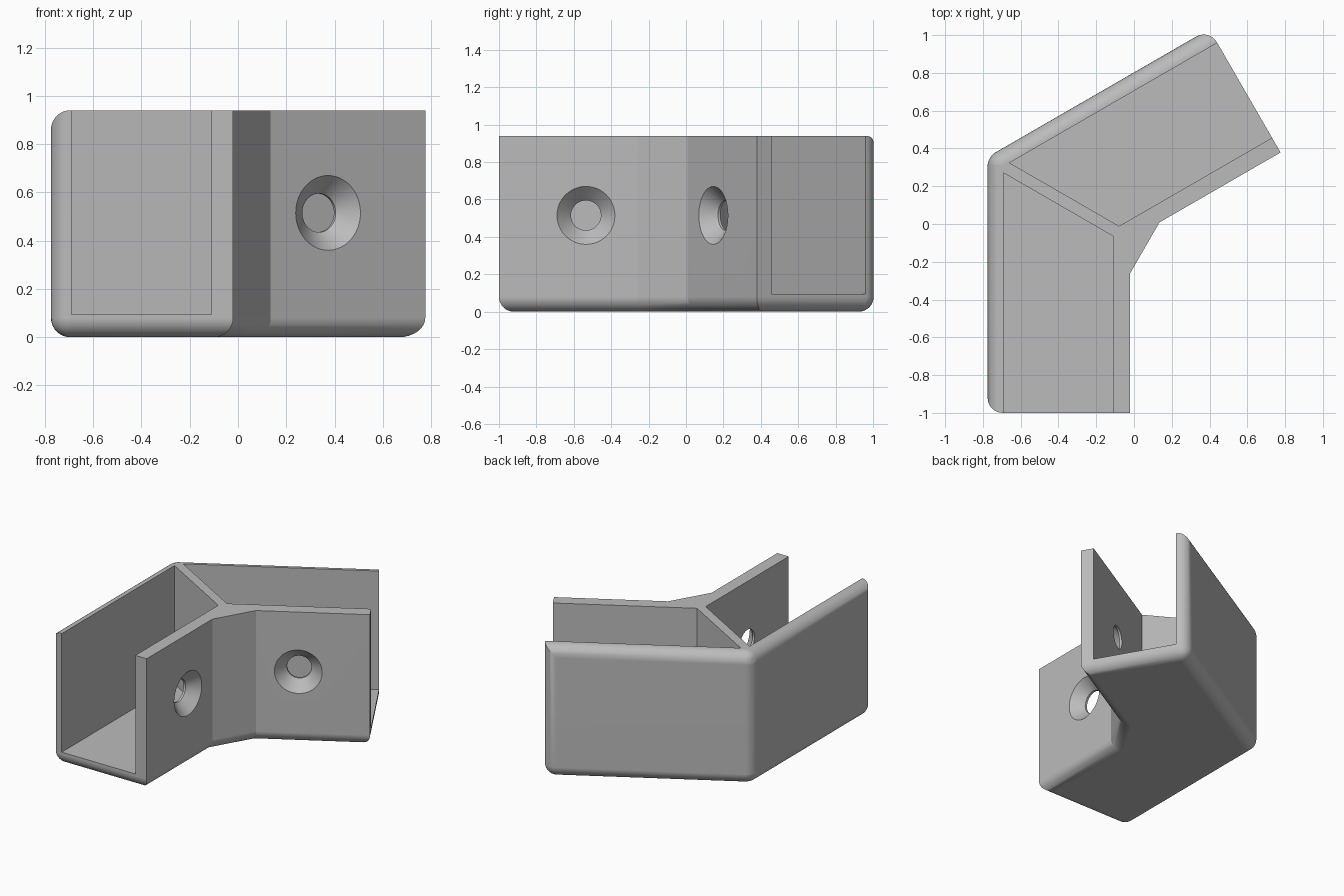
import bpy, bmesh, math
from mathutils import Vector

if "Cube" in bpy.data.objects:
    bpy.data.objects.remove(bpy.data.objects["Cube"])

CORNER = Vector((-0.775, 0.355))          # outer corner where both arms meet
AXIS = Vector((math.cos(math.radians(30)), -math.sin(math.radians(30))))
HEIGHT, RADIUS = 0.94, 0.08


def reflect(x, y):
    """Mirror a plan point across the bisector between the two arms."""
    d = Vector((x, y)) - CORNER
    return tuple(CORNER + 2 * d.dot(AXIS) * AXIS - d)


def finish(bm, name):
    bmesh.ops.recalc_face_normals(bm, faces=bm.faces)
    mesh = bpy.data.meshes.new(name)
    bm.to_mesh(mesh)
    bm.free()
    obj = bpy.data.objects.new(name, mesh)
    bpy.context.collection.objects.link(obj)
    return obj


def prism(name, outline, z0, z1):
    bm = bmesh.new()
    face = bm.faces.new([bm.verts.new((x, y, z0)) for x, y in outline])
    ext = bmesh.ops.extrude_face_region(bm, geom=[face])["geom"]
    for v in ext:
        if isinstance(v, bmesh.types.BMVert):
            v.co.z = z1
    return finish(bm, name)


def countersink(name, mirrored):
    """Turned cutter along x: straight hole opening into a 45 degree cone."""
    bm = bmesh.new()
    n, rings = 48, []
    for x, r in ((-0.16, 0.08), (-0.095, 0.08), (0.03, 0.205)):
        ring = []
        for i in range(n):
            a = 2 * math.pi * i / n
            p = (x, -0.535 + r * math.cos(a))
            p = reflect(*p) if mirrored else p
            ring.append(bm.verts.new((*p, 0.515 + r * math.sin(a))))
        rings.append(ring)
    for lo, hi in zip(rings, rings[1:]):
        for i in range(n):
            j = (i + 1) % n
            bm.faces.new((lo[i], lo[j], hi[j], hi[i]))
    bm.faces.new(rings[0])
    bm.faces.new(rings[-1])
    return finish(bm, name)


# Angled block, plan outline running round both arms
half = [(-0.02, -0.26), (-0.02, -1.0), (-0.775, -1.0)]
outline = half + [tuple(CORNER)] + [reflect(*p) for p in reversed(half)]
body = prism("corner_bracket", outline, 0, HEIGHT)

# Round the bottom rim and every edge of the two outer walls
outer = [Vector(p) for p in (half[2], CORNER, reflect(*half[2]))]
mesh = body.data
weights = mesh.attributes.new("bevel_weight_edge", "FLOAT", "EDGE")
for e in mesh.edges:
    a, b = (mesh.vertices[i].co for i in e.vertices)
    on_outer = all(min((p.xy - q).length for q in outer) < 1e-4 for p in (a, b))
    if on_outer or max(a.z, b.z) < 1e-4:
        upright = abs(a.z - b.z) > 0.1
        at_corner = (a.xy - CORNER).length < 1e-4
        weights.data[e.index].value = 0.577 if upright and at_corner else 1.0

bevel = body.modifiers.new("rounding", "BEVEL")
bevel.limit_method = "WEIGHT"
bevel.width = RADIUS
bevel.segments = 8
bevel.use_clamp_overlap = False

# Open channels and screw holes, one per arm
channel = [(-0.69, -1.1), (-0.11, -1.1), (-0.11, -0.065), (-0.69, 0.27)]
cutters = []
for mirrored in (False, True):
    plan = [reflect(*p) if mirrored else p for p in channel]
    cutters.append(prism("channel_cutter", plan, 0.095, 1.1))
    cutters.append(countersink("screw_hole_cutter", mirrored))
for cutter in cutters:
    cutter.hide_render = True
    cut = body.modifiers.new("cut", "BOOLEAN")
    cut.operation = "DIFFERENCE"
    cut.solver = "EXACT"
    cut.object = cutter

bpy.context.view_layer.objects.active = body
body.select_set(True)
for mod in list(body.modifiers):
    bpy.ops.object.modifier_apply(modifier=mod.name)
for cutter in cutters:
    bpy.data.objects.remove(cutter)

# Smooth roundings, crisp edges, flat walls
bpy.ops.object.select_all(action="DESELECT")
body.select_set(True)
bpy.ops.object.shade_smooth_by_angle(angle=math.radians(25))
normals = body.modifiers.new("flat_walls", "WEIGHTED_NORMAL")
normals.keep_sharp = True

grey = bpy.data.materials.new("light_grey")
grey.diffuse_color = (0.5, 0.5, 0.5, 1)
grey.use_nodes = True
grey.node_tree.nodes["Principled BSDF"].inputs["Base Color"].default_value = grey.diffuse_color
body.data.materials.clear()
body.data.materials.append(grey)
for poly in body.data.polygons:
    poly.material_index = 0
